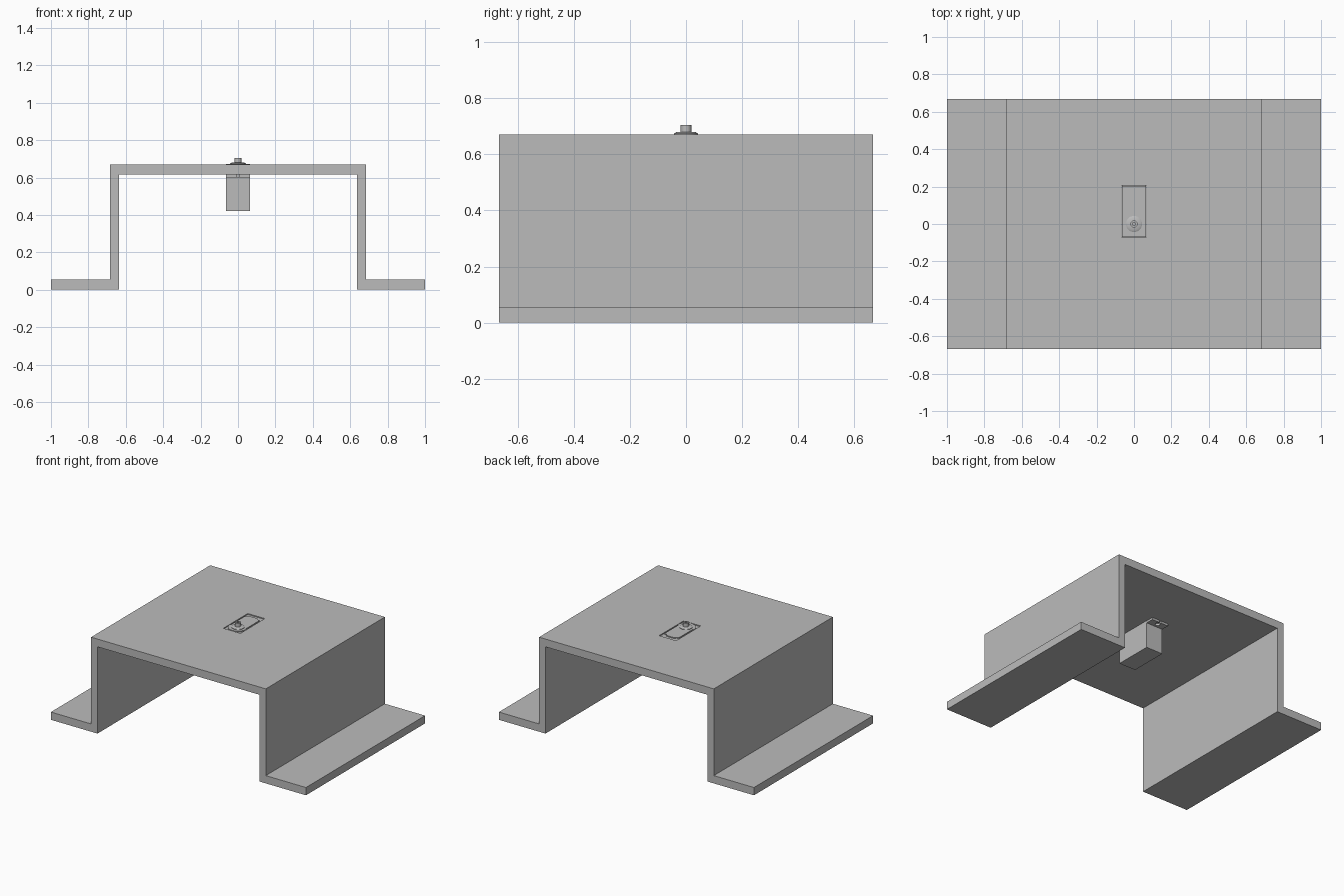
import bpy, bmesh, math

cube = bpy.data.objects.get("Cube")
if cube:
    bpy.data.objects.remove(cube, do_unlink=True)

grey = bpy.data.materials.new("plain_grey")
grey.use_nodes = True
grey.diffuse_color = (0.5, 0.5, 0.5, 1)
grey.node_tree.nodes["Principled BSDF"].inputs["Base Color"].default_value = (0.5, 0.5, 0.5, 1)


def finish(name, bm):
    bmesh.ops.recalc_face_normals(bm, faces=bm.faces)
    mesh = bpy.data.meshes.new(name)
    bm.to_mesh(mesh)
    bm.free()
    mesh.materials.append(grey)
    obj = bpy.data.objects.new(name, mesh)
    bpy.context.collection.objects.link(obj)
    return obj


def prism(name, points, low, high, along_y=False):
    """Extrude an outline upward, or from front to back."""
    bm = bmesh.new()
    place = (lambda p, d: (p[0], d, p[1])) if along_y else (lambda p, d: (p[0], p[1], d))
    face = bm.faces.new([bm.verts.new(place(p, low)) for p in points])
    top = bmesh.ops.extrude_face_region(bm, geom=[face])["geom"]
    step = place((0, 0), high - low)
    bmesh.ops.translate(bm, vec=step, verts=[v for v in top if isinstance(v, bmesh.types.BMVert)])
    return finish(name, bm)


def rect(x, y0, y1):
    return [(-x, y0), (x, y0), (x, y1), (-x, y1)]


def arc(cx, cy, r, start, end, n):
    angles = [math.radians(start + (end - start) * i / n) for i in range(n + 1)]
    return [(cx + r * math.cos(a), cy + r * math.sin(a)) for a in angles]


def lathe(name, profile, segments=32):
    """Spin a closed radius/height outline about the shaft axis."""
    bm = bmesh.new()
    verts = [bm.verts.new((r, 0, z)) for r, z in profile]
    edges = [bm.edges.new((verts[i - 1], verts[i])) for i in range(len(verts))]
    bmesh.ops.spin(bm, geom=verts + edges, cent=(0, 0, 0), axis=(0, 0, 1),
                   angle=math.tau, steps=segments, use_merge=True)
    bmesh.ops.remove_doubles(bm, verts=bm.verts, dist=0.0001)
    obj = finish(name, bm)
    bpy.ops.object.select_all(action="DESELECT")
    obj.select_set(True)
    bpy.context.view_layer.objects.active = obj
    bpy.ops.object.shade_smooth_by_angle()
    return obj


def mirrored(half):
    return half + [(-x, y) for x, y in reversed(half)]


# Hat-shaped bracket with a rectangular window in its top
bracket = prism("bracket", mirrored([(0.635, 0.615), (0.635, 0), (1, 0), (1, 0.055),
                                     (0.685, 0.055), (0.685, 0.67)]), -0.667, 0.667, True)
cutter = prism("window_cutter", rect(0.067, -0.069, 0.205), 0.58, 0.7)
cutter.hide_render = True
cutter.hide_viewport = True
cut = bracket.modifiers.new("window", "BOOLEAN")
cut.operation = "DIFFERENCE"
cut.solver = "EXACT"
cut.object = cutter

# Motor case hanging through the window
prism("motor_case", rect(0.065, -0.067, 0.203), 0.42, 0.664)

# Raised lid: rounded around the shaft, stepped at the far end
lid = arc(0, 0, 0.064, 180, 360, 24)
lid += [(0.057, 0.01), (0.057, 0.16), (0.04, 0.163), (0.03, 0.177),
        (-0.03, 0.177), (-0.04, 0.163), (-0.057, 0.16), (-0.057, 0.01)]
prism("motor_lid", lid, 0.66, 0.671)

# Mounting ears under the plate, each with a keyhole slot
for name, side, inner, outer in (("back_ear", 1, 0.2, 0.26), ("front_ear", -1, 0.064, 0.124)):
    hole = arc(0, outer - 0.026, 0.016, 70, -250, 16)
    outline = [(-0.065, inner), (0.065, inner), (0.065, outer), (hole[0][0], outer)]
    outline += hole + [(hole[-1][0], outer), (-0.065, outer)]
    prism(name, [(x, y * side) for x, y in outline], 0.6, 0.615)

# Shaft collar and hollow output shaft
lathe("shaft_collar", [(0.01, 0.668), (0.043, 0.668), (0.043, 0.674), (0.034, 0.679), (0.01, 0.679)])
lathe("output_shaft", [(0.009, 0.67), (0.019, 0.67), (0.019, 0.705), (0.009, 0.705)])
